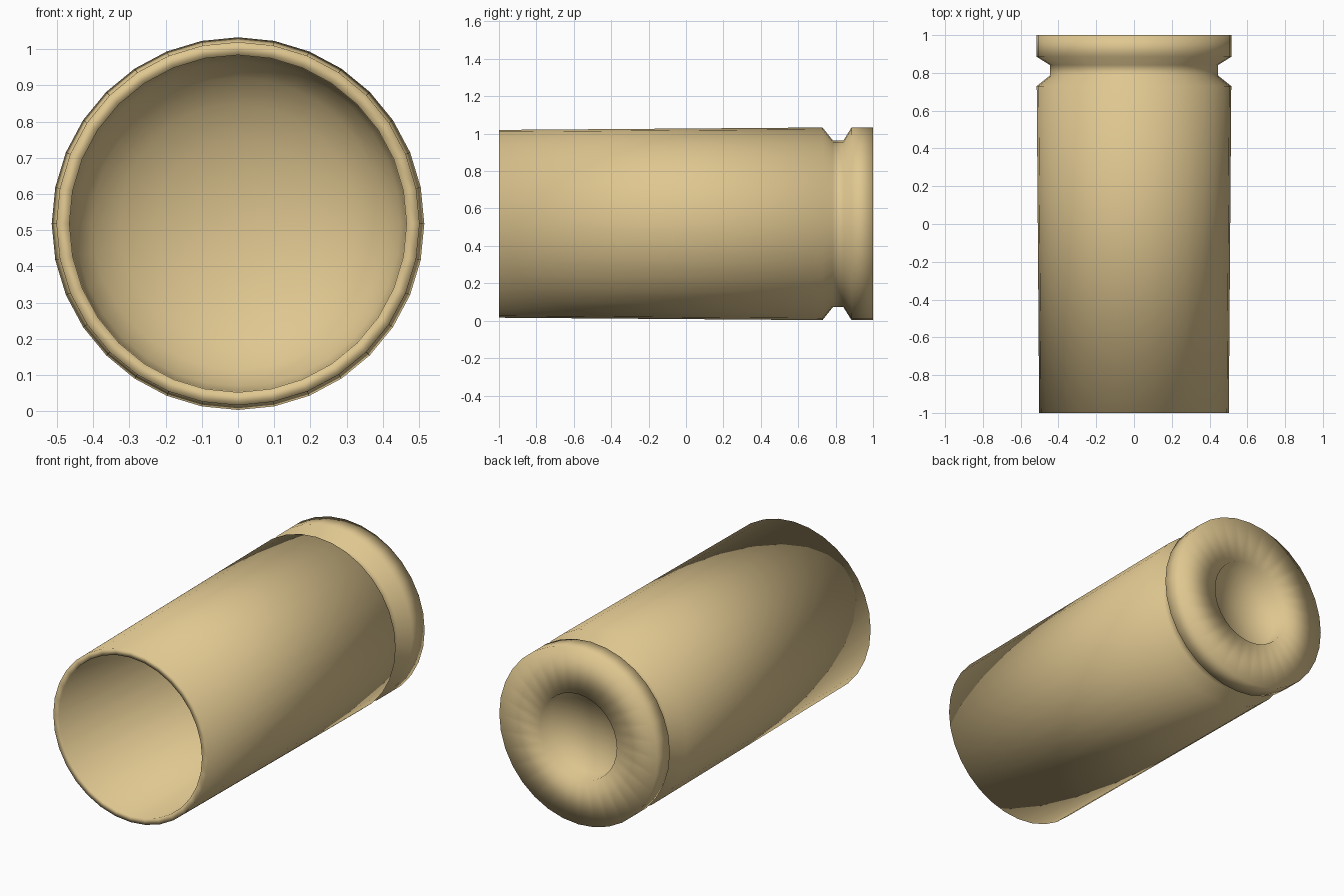
import bpy, bmesh, math

if "Cube" in bpy.data.objects:
    bpy.data.objects.remove(bpy.data.objects["Cube"])

SIDES = 32
CENTRE_Z = 0.518

# Profile as (radius, y), from the cavity floor, round the outside, to the rear pocket
cavity = [(0.465 * math.sin(a), 0.42 + 0.26 * math.cos(a))
          for a in (math.radians(90 * i / 6) for i in range(7))]
outside = [
    (0.466, -1.0), (0.502, -1.0),        # mouth lip
    (0.515, 0.73),                       # tapered body
    (0.446, 0.785), (0.446, 0.842),      # extractor groove
    (0.515, 0.885), (0.515, 1.0),        # head
]
pocket = [(0.25, 1.0), (0.24, 0.92), (0.0, 0.91)]
profile = cavity + outside + pocket

# Revolve the profile around the y axis
bm = bmesh.new()
rings = []
for r, y in profile:
    if r < 1e-5:
        rings.append([bm.verts.new((0, y, CENTRE_Z))] * SIDES)
    else:
        rings.append([bm.verts.new((r * math.sin(2 * math.pi * i / SIDES), y,
                                    CENTRE_Z + r * math.cos(2 * math.pi * i / SIDES)))
                      for i in range(SIDES)])
for a, b in zip(rings, rings[1:]):
    for i in range(SIDES):
        j = (i + 1) % SIDES
        corners = list(dict.fromkeys((a[i], a[j], b[j], b[i])))
        bm.faces.new(corners).smooth = True
bmesh.ops.recalc_face_normals(bm, faces=bm.faces[:])

mesh = bpy.data.meshes.new("casing")
bm.to_mesh(mesh)
bm.free()

# Brass colour
brass = bpy.data.materials.new("brass")
brass.diffuse_color = (0.74, 0.57, 0.28, 1)
brass.use_nodes = True
brass.node_tree.nodes["Principled BSDF"].inputs["Base Color"].default_value = brass.diffuse_color
mesh.materials.append(brass)

casing = bpy.data.objects.new("casing", mesh)
bpy.context.collection.objects.link(casing)
